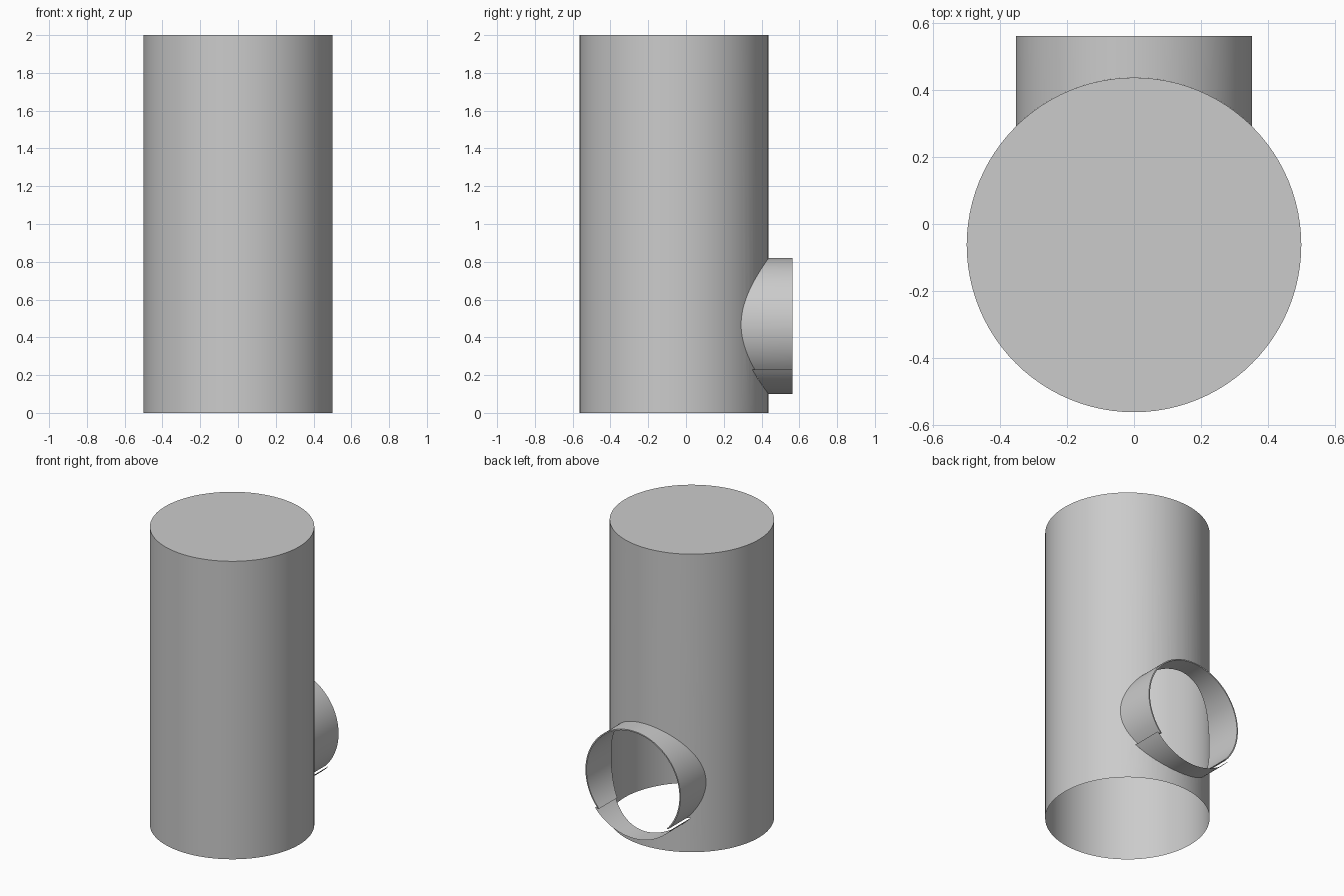
import bpy, bmesh, math

if "Cube" in bpy.data.objects:
    bpy.data.objects.remove(bpy.data.objects["Cube"])

R, CY, H = 0.5, -0.0625, 2.0      # main drum
PZ, YEND = 0.467, 0.5625          # spout axis height, spout mouth
R_OUT, R_IN, R_LOW = 0.353, 0.345, 0.368
Z_STEP = 0.23


def arc(r, a0, a1, n):
    return [(r * math.cos(a0 + (a1 - a0) * i / n),
             PZ + r * math.sin(a0 + (a1 - a0) * i / n)) for i in range(n + 1)]


def upper(r):
    a = math.asin((PZ - Z_STEP) / r)
    return arc(r, -a, math.pi + a, 72)


def lower(r):
    a = math.asin((PZ - Z_STEP) / r)
    return arc(r, math.pi + a, 2 * math.pi - a, 32)


def surface_y(x):
    return CY + math.sqrt(R * R - x * x)


def make(name, bm):
    me = bpy.data.meshes.new(name)
    bm.to_mesh(me)
    bm.free()
    ob = bpy.data.objects.new(name, me)
    bpy.context.collection.objects.link(ob)
    return ob


def smooth(ob):
    bpy.ops.object.select_all(action='DESELECT')
    ob.select_set(True)
    bpy.context.view_layer.objects.active = ob
    bpy.ops.object.shade_smooth_by_angle(angle=math.radians(30))


def sheet(bm, pts, flip=False):
    # strip running from the drum surface to the spout mouth
    back = [bm.verts.new((x, surface_y(x), z)) for x, z in pts]
    front = [bm.verts.new((x, YEND, z)) for x, z in pts]
    for i in range(len(pts) - 1):
        f = [back[i], back[i + 1], front[i + 1], front[i]]
        bm.faces.new(f[::-1] if flip else f)
    return back, front


# drum, solid at first
bm = bmesh.new()
bmesh.ops.create_cone(bm, cap_ends=True, segments=96, radius1=R, radius2=R, depth=H)
bmesh.ops.translate(bm, verts=bm.verts, vec=(0, CY, H / 2))
drum = make("drum", bm)

# cutter with the spout's cross-section
bm = bmesh.new()
f = bm.faces.new([bm.verts.new((x, 0, z)) for x, z in upper(R_IN) + lower(R_LOW)])
ext = bmesh.ops.extrude_face_region(bm, geom=[f])
bmesh.ops.translate(bm, verts=[v for v in ext["geom"] if isinstance(v, bmesh.types.BMVert)],
                    vec=(0, 1, 0))
bmesh.ops.recalc_face_normals(bm, faces=bm.faces)
cutter = make("spout_cutter", bm)
cutter.hide_render = True

mod = drum.modifiers.new("spout_hole", 'BOOLEAN')
mod.operation, mod.solver, mod.object = 'DIFFERENCE', 'EXACT', cutter
bpy.context.view_layer.objects.active = drum
bpy.ops.object.modifier_apply(modifier=mod.name)
bpy.data.objects.remove(cutter)

# keep only the outer wall and the lid: open bottom, hollow inside
bm = bmesh.new()
bm.from_mesh(drum.data)
drop = []
for f in bm.faces:
    c = f.calc_center_median()
    lid = c.z > H - 0.001
    wall = math.hypot(c.x, c.y - CY) > R * 0.985 and abs(f.normal.z) < 0.1
    if not (lid or wall):
        drop.append(f)
bmesh.ops.delete(bm, geom=drop, context='FACES')
bm.to_mesh(drum.data)
bm.free()
smooth(drum)

# upper spout: thin double wall with a rim
bm = bmesh.new()
ob_, of_ = sheet(bm, upper(R_OUT))
ib_, if_ = sheet(bm, upper(R_IN), flip=True)
for i in range(len(of_) - 1):
    bm.faces.new((of_[i], of_[i + 1], if_[i + 1], if_[i]))
for i in (0, -1):
    bm.faces.new((ob_[i], of_[i], if_[i], ib_[i]))
bmesh.ops.recalc_face_normals(bm, faces=bm.faces)
smooth(make("spout_upper", bm))

# lower spout lip: slightly larger single sheet
bm = bmesh.new()
sheet(bm, lower(R_LOW))
smooth(make("spout_lower_lip", bm))
